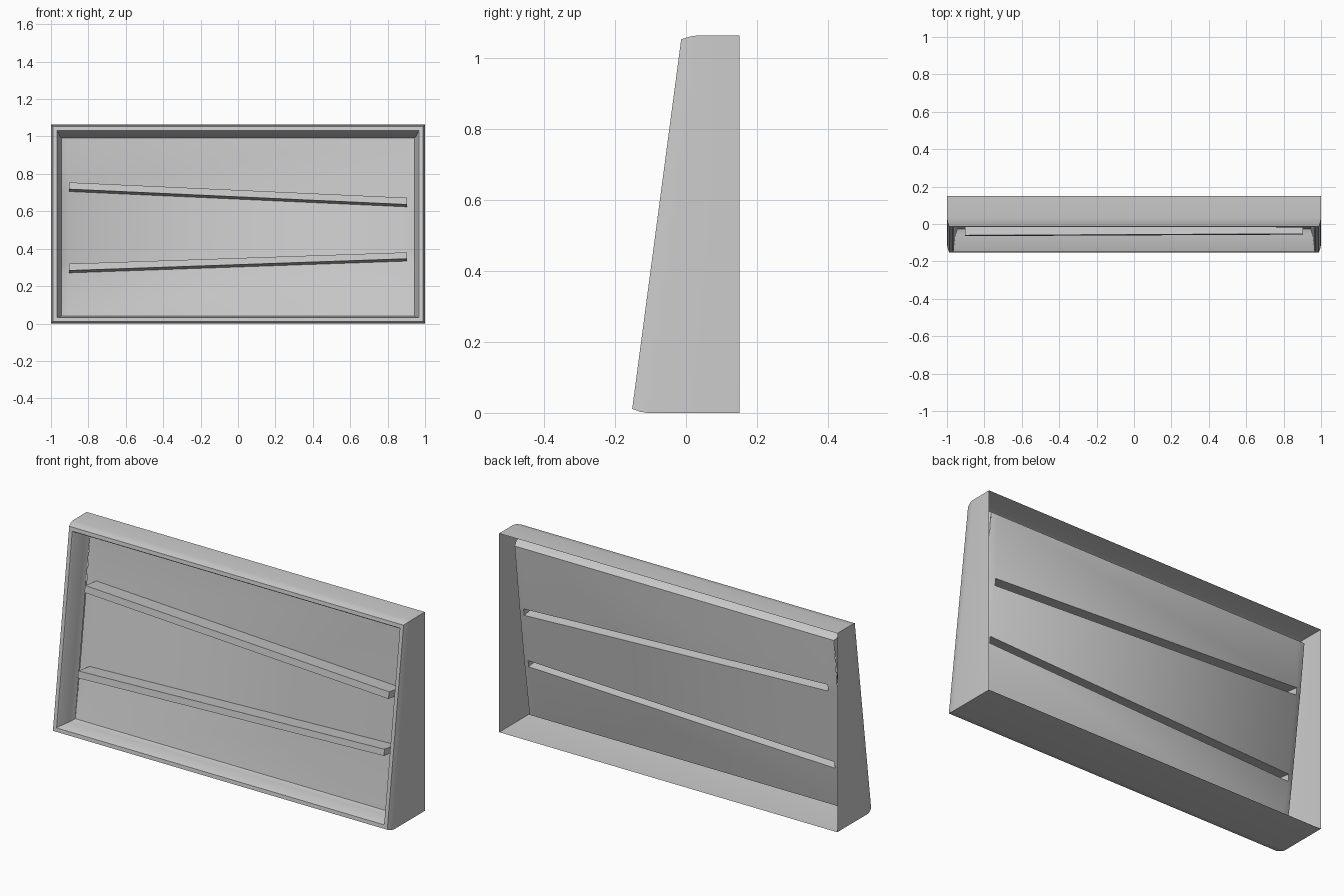
import bpy, bmesh
from mathutils import Vector

if "Cube" in bpy.data.objects:
    bpy.data.objects.remove(bpy.data.objects["Cube"])

H = 1.063                                   # overall height
SLOPE = 0.1325                              # lean of the front plane (y per z)
N = Vector((0, 1, -SLOPE)).normalized()     # inward normal of the front plane


def on_front(x, z, depth=0.0):
    """Point on the leaning front plane, pushed inward along its normal."""
    return Vector((x, -0.153 + SLOPE * z, z)) + N * depth


def corners(i):
    return [(-1 + i, i), (1 - i, i), (1 - i, H - i), (-1 + i, H - i)]


def finish(bm, name):
    bmesh.ops.remove_doubles(bm, verts=bm.verts, dist=1e-5)
    bmesh.ops.recalc_face_normals(bm, faces=bm.faces)
    mesh = bpy.data.meshes.new(name)
    bm.to_mesh(mesh)
    bm.free()
    obj = bpy.data.objects.new(name, mesh)
    bpy.context.collection.objects.link(obj)
    bpy.ops.object.select_all(action='DESELECT')
    obj.select_set(True)
    bpy.context.view_layer.objects.active = obj
    bpy.ops.object.shade_smooth_by_angle(angle=0.7)
    return obj


# frame: outer walls open at the back, rounded front edge, rim, recess wall
PANEL_IN, PANEL_DEPTH = 0.056, 0.12
loops = [[Vector((x, 0.15, z)) for x, z in corners(0)]]
for inset, dy in ((0, 0.045), (0.003, 0.024)):
    loops.append([on_front(x, z) + Vector((0, dy, 0))
                  for x, z in corners(inset)])
for inset, depth in ((0.011, 0), (0.031, 0), (0.036, 0.008),
                     (0.045, 0.09), (PANEL_IN, PANEL_DEPTH)):
    loops.append([on_front(x, z, depth) for x, z in corners(inset)])

bm = bmesh.new()
rings = [[bm.verts.new(p) for p in loop] for loop in loops]
for a, b in zip(rings, rings[1:]):
    for k in range(4):
        j = (k + 1) % 4
        bm.faces.new((a[k], a[j], b[j], b[k]))
finish(bm, "frame")

# panel: dished grid whose slot cells become hollow ribs pushed forward
RIB_DEPTH, DISH_DEPTH = 0.05, 0.147
xs = (-1 + PANEL_IN, -0.903, 0.903, 1 - PANEL_IN)
rows = [(PANEL_IN, PANEL_IN), (0.290, 0.353), (0.326, 0.387),
        (0.725, 0.643), (0.761, 0.679), (H - PANEL_IN, H - PANEL_IN)]


def grid_point(c, r, depth=None):
    left, right = rows[r]
    z = left if c < 2 else right
    if depth is None:
        depth = DISH_DEPTH if c in (1, 2) and 0 < r < 5 else PANEL_DEPTH
        # the side edges sag a little between the corners
        if c in (0, 3) and 0 < r < 5:
            depth += 0.004
    return on_front(xs[c], z, depth)


panel, ribs = bmesh.new(), bmesh.new()
for r in range(5):
    for c in range(3):
        cell = [(c, r), (c + 1, r), (c + 1, r + 1), (c, r + 1)]
        if c == 1 and r in (1, 3):
            base = [ribs.verts.new(grid_point(*p)) for p in cell]
            front = [ribs.verts.new(grid_point(*p, RIB_DEPTH)) for p in cell]
            ribs.faces.new(front)
            for k in range(4):
                j = (k + 1) % 4
                ribs.faces.new((base[k], base[j], front[j], front[k]))
        else:
            panel.faces.new([panel.verts.new(grid_point(*p)) for p in cell])
finish(panel, "recessed_panel")
finish(ribs, "hollow_ribs")
